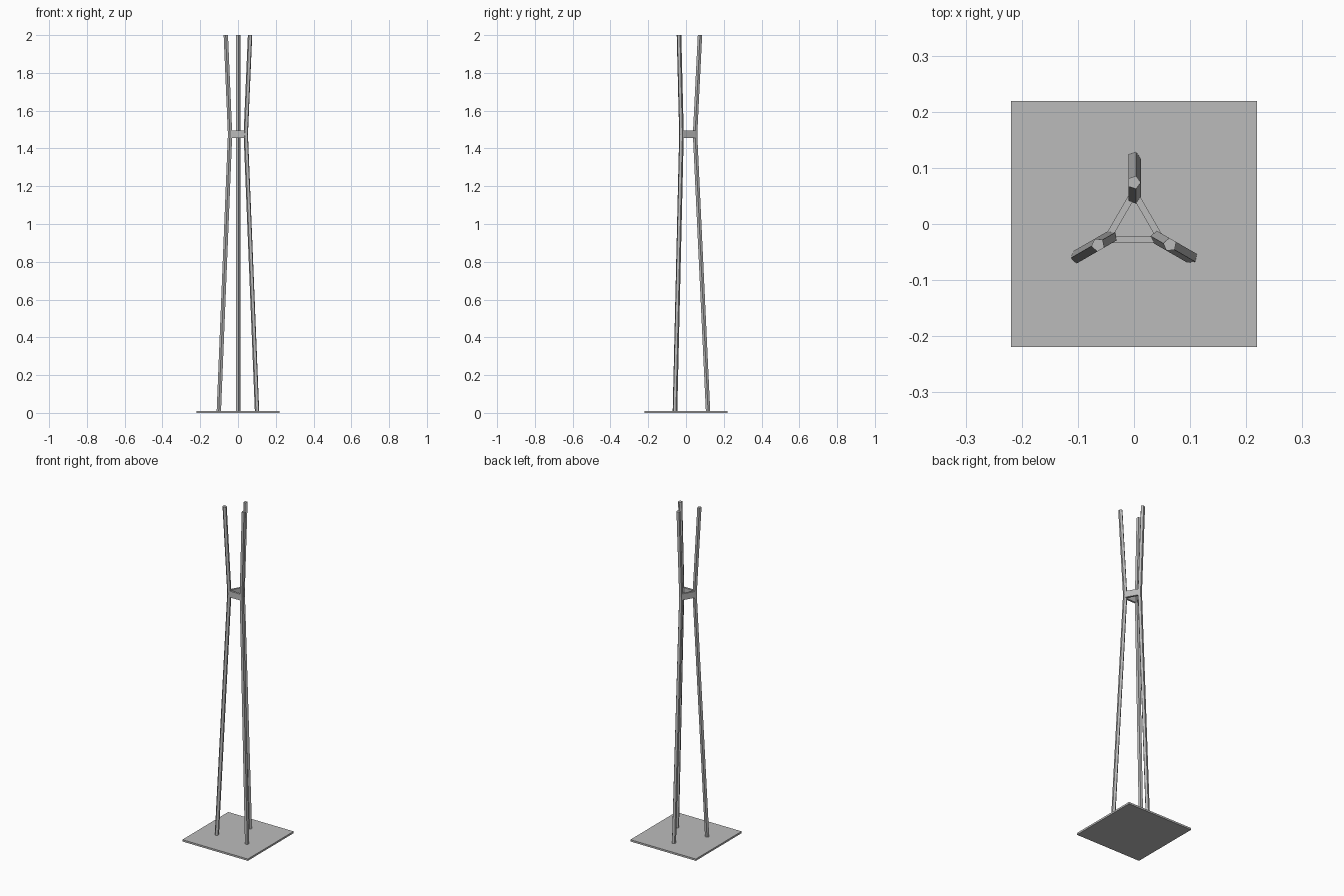
import bpy
import bmesh
from math import cos, sin, pi, radians
from mathutils import Matrix, Vector

cube = bpy.data.objects.get("Cube")
if cube:
    bpy.data.objects.remove(cube, do_unlink=True)

# Single metal colour
metal = bpy.data.materials.new("grey metal")
metal.use_nodes = True
GREY = (0.5, 0.5, 0.5, 1)
metal.diffuse_color = GREY
metal.node_tree.nodes["Principled BSDF"].inputs["Base Color"].default_value = GREY

TUBE = 0.0122                                          # tube radius
STATIONS = [(0.117, 0.002), (0.048, 1.475), (0.074, 2.0)]  # distance from axis, height


def finish(name, bm):
    bmesh.ops.recalc_face_normals(bm, faces=bm.faces)
    mesh = bpy.data.meshes.new(name)
    bm.to_mesh(mesh)
    bm.free()
    mesh.materials.append(metal)
    obj = bpy.data.objects.new(name, mesh)
    bpy.context.collection.objects.link(obj)
    return obj


def box(name, size, matrix):
    bm = bmesh.new()
    bmesh.ops.create_cube(bm, size=1, matrix=matrix @ Matrix.Diagonal((*size, 1)))
    return finish(name, bm)


def bent_leg(name, turn):
    """Five-sided tube that leans in to the waist and out again."""
    bm = bmesh.new()
    rings = []
    for dist, z in STATIONS:
        ring = []
        for i in range(5):
            a = 2 * pi * i / 5
            ring.append(bm.verts.new(turn @ Vector((TUBE * cos(a), dist + TUBE * sin(a), z))))
        rings.append(ring)
    for low, high in zip(rings, rings[1:]):
        for i in range(5):
            j = (i + 1) % 5
            bm.faces.new((low[i], low[j], high[j], high[i]))
    bm.faces.new(rings[0][::-1])
    bm.faces.new(rings[-1])
    return finish(name, bm)


# Square floor plate
box("base_plate", (0.438, 0.438, 0.011), Matrix.Translation((0, 0, 0.0055)))

# Three legs, and three straps joining them at the waist
for leg, strap, angle in (("back_leg", "front_strap", 0),
                          ("right_leg", "left_strap", 120),
                          ("left_leg", "right_strap", 240)):
    turn = Matrix.Rotation(radians(angle), 4, "Z")
    bent_leg(leg, turn)
    box(strap, (0.08, 0.012, 0.038), turn @ Matrix.Translation((0, -0.028, 1.475)))
